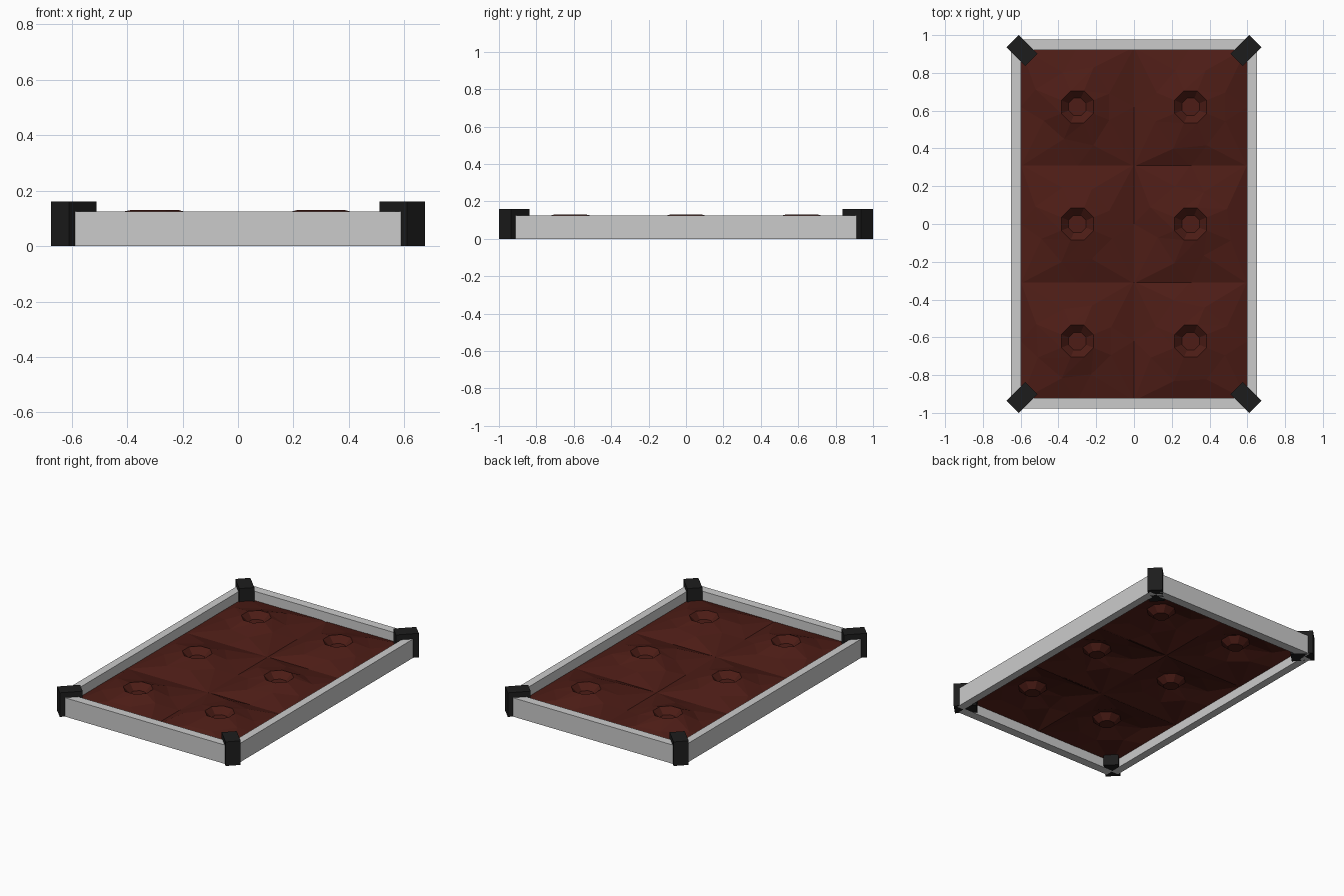
import bpy, bmesh, math, random
from mathutils import Matrix

if "Cube" in bpy.data.objects:
    bpy.data.objects.remove(bpy.data.objects["Cube"])
random.seed(4)

def material(name, col):
    m = bpy.data.materials.new(name)
    m.diffuse_color = (*col, 1)
    m.use_nodes = True
    m.node_tree.nodes["Principled BSDF"].inputs["Base Color"].default_value = m.diffuse_color
    return m

def finish(name, bm, mat=None):
    bmesh.ops.recalc_face_normals(bm, faces=bm.faces)
    me = bpy.data.meshes.new(name)
    bm.to_mesh(me)
    bm.free()
    ob = bpy.data.objects.new(name, me)
    bpy.context.collection.objects.link(ob)
    if mat:
        me.materials.append(mat)
    return ob

def box(name, size, loc, angle=0, mat=None):
    bm = bmesh.new()
    m = Matrix.Translation(loc) @ Matrix.Rotation(angle, 4, 'Z') @ Matrix.Diagonal((*size, 1))
    bmesh.ops.create_cube(bm, size=1, matrix=m)
    return finish(name, bm, mat)

dark = material("dark_post", (0.012, 0.012, 0.012))
soil = material("soil", (0.075, 0.012, 0.008))

# Frame boards and diagonal corner posts
for s in (-1, 1):
    box("side_board", (0.052, 1.86, 0.125), (s * 0.624, 0, 0.0625))
    box("end_board", (1.2, 0.058, 0.125), (0, s * 0.949, 0.0625))
    for t in (-1, 1):
        box("corner_post", (0.14, 0.092, 0.16), (s * 0.5925, t * 0.918, 0.08),
            math.atan2(t, s), dark)

# Soil mound: square rim rising to an octagonal crater
def mound(cx, cy):
    bm = bmesh.new()
    hx, hy, n = 0.3, 0.315, 8
    def ring(fn):
        return [bm.verts.new(fn((i + 0.5) * math.tau / n)) for i in range(n)]
    def square(a):
        c, s = math.cos(a), math.sin(a)
        k = max(abs(c), abs(s))
        x, y = hx * c / k, hy * s / k
        if abs(x) > hx - 0.001:
            y *= 2.414
        else:
            x *= 2.414
        return x, y
    # square rim with corners and edge midpoints
    rim = []
    for i in range(n):
        a = i * math.tau / n
        k = max(abs(math.cos(a)), abs(math.sin(a)))
        rim.append(bm.verts.new((cx + hx * math.cos(a) / k, cy + hy * math.sin(a) / k, 0.06)))
    def circle(r, z, jr=0, jz=0):
        def f(a):
            q = r + random.uniform(-jr, jr)
            return cx + q * math.cos(a), cy + q * math.sin(a), z + random.uniform(-jz, jz)
        return ring(f)
    mid = circle(0.21, 0.098, 0.03, 0.008)
    top = circle(0.092, 0.13)
    low = circle(0.05, 0.09)
    for i in range(n):
        j = (i + 1) % n
        bm.faces.new((rim[i], rim[j], mid[i]))
        bm.faces.new((rim[j], mid[j], mid[i]))
        bm.faces.new((mid[i], mid[j], top[j]))
        bm.faces.new((mid[i], top[j], top[i]))
        bm.faces.new((top[i], top[j], low[j], low[i]))
    bm.faces.new(low)
    finish("soil_mound", bm, soil)

for x in (-0.3, 0.3):
    for y in (-0.62, 0, 0.62):
        mound(x, y)
